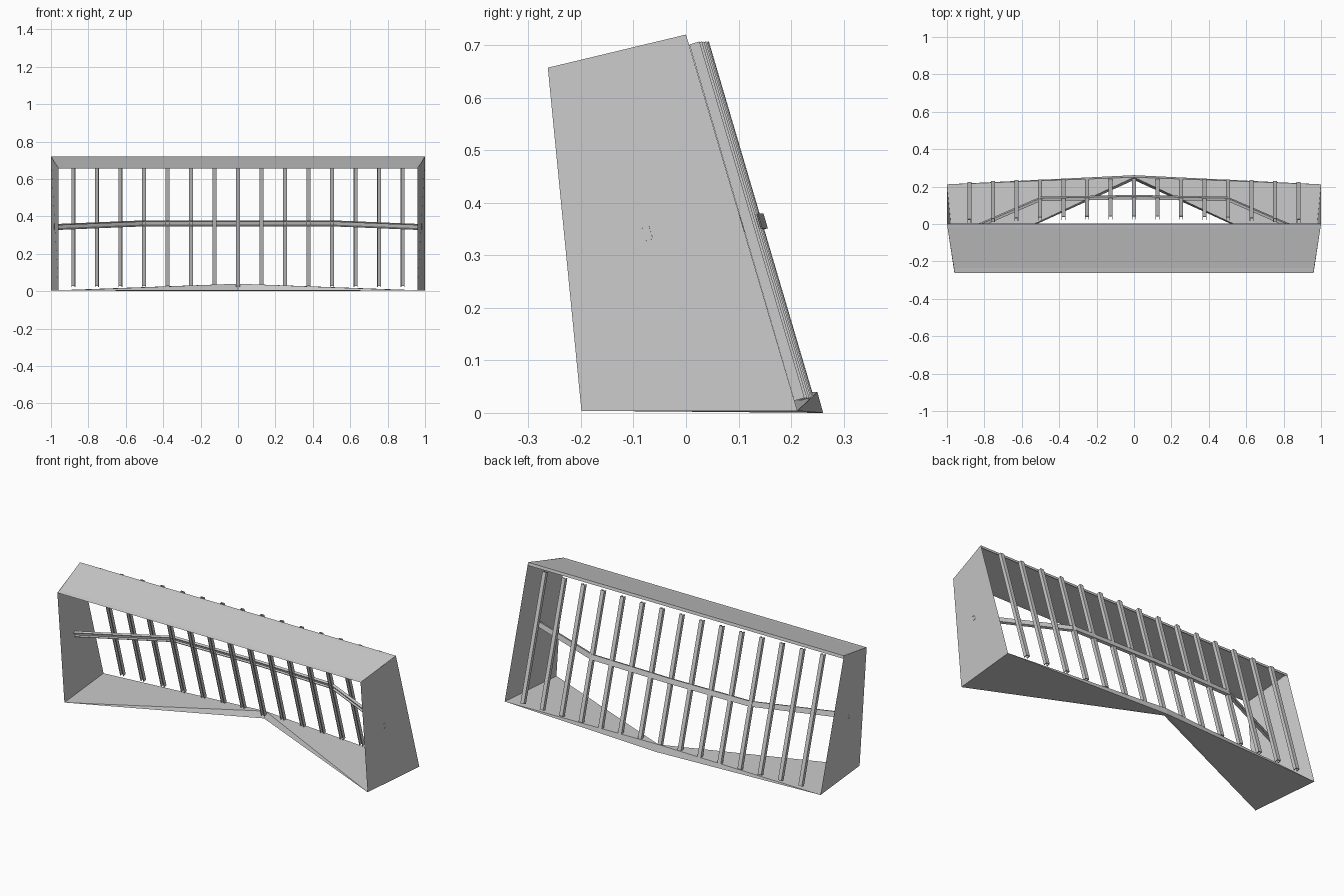
import bpy, bmesh
from mathutils import Vector

if "Cube" in bpy.data.objects:
    bpy.data.objects.remove(bpy.data.objects["Cube"])


def make_object(name, bm):
    bmesh.ops.recalc_face_normals(bm, faces=bm.faces[:])
    me = bpy.data.meshes.new(name)
    bm.to_mesh(me)
    bm.free()
    ob = bpy.data.objects.new(name, me)
    bpy.context.collection.objects.link(ob)
    return ob


def sheet(name, rows):
    """Surface through rows of points."""
    bm = bmesh.new()
    grid = [[bm.verts.new(p) for p in r] for r in rows]
    for a, b in zip(grid, grid[1:]):
        for i in range(len(a) - 1):
            bm.faces.new((a[i], a[i + 1], b[i + 1], b[i]))
    return make_object(name, bm)


def sweep(name, rings):
    """Closed cross-sections joined end to end, with capped ends."""
    bm = bmesh.new()
    vs = [[bm.verts.new(p) for p in r] for r in rings]
    n = len(vs[0])
    for a, b in zip(vs, vs[1:]):
        for i in range(n):
            j = (i + 1) % n
            bm.faces.new((a[i], a[j], b[j], b[i]))
    bm.faces.new(vs[0][::-1])
    bm.faces.new(vs[-1])
    return make_object(name, bm)


def channel(w, d, t):
    """U profile, open towards the front (negative second axis)."""
    a, b = w / 2, d / 2
    return [(-a, -b), (-a, b), (a, b), (a, -b),
            (a - t, -b), (a - t, b - t), (t - a, b - t), (t - a, -b)]


# Top panel with a soft front lip and a rear flange turned down
profile = [(0.96, -0.263, 0.657), (0.963, -0.236, 0.662),
           (0.997, -0.02, 0.716), (1.0, 0.0, 0.72), (0.999, 0.004, 0.704)]
sheet("top_panel", [[(-x, y, z), (x, y, z)] for x, y, z in profile])

for s, side in ((-1, "left"), (1, "right")):
    # Side panel
    sheet(side + "_side_panel", [
        [(s * 0.96, -0.199, 0.004), (s * 1.0, 0.212, 0.004)],
        [(s * 0.96, -0.263, 0.657), (s * 1.0, 0.0, 0.72)]])

    # Bottom wedge tapering from the centre out to the side panel
    bm = bmesh.new()
    for p in ((0.96, -0.199, 0.004), (1.0, 0.212, 0.004), (0, 0.25, 0.04),
              (0, 0.261, 0.0), (0, 0.235, 0.004)):
        bm.verts.new((s * p[0], p[1], p[2]))
    bmesh.ops.convex_hull(bm, input=bm.verts[:])
    make_object(side + "_bottom_wedge", bm)

# Leaning frame directions shared by slats and crossbar
up = Vector((0, -0.2825, 0.959))
back = Vector((0, 0.959, 0.2825))
across = Vector((1, 0, 0))

# Fifteen leaning slats, bowed slightly backwards at the middle
for i in range(15):
    x = -0.88 + i * 0.88 / 7
    bow = 0.018 * (1 - (x / 0.88) ** 2)
    low = Vector((x, 0.216 + bow, 0.026))
    high = Vector((x, 0.016 + bow, 0.704))
    sweep(f"slat_{i + 1}", [[c + across * u + back * v
                             for u, v in channel(0.022, 0.02, 0.004)]
                            for c in (low, high)])

# Bent crossbar
path = [(-0.983, -0.075, 0.343), (-0.5, 0.134, 0.363), (0, 0.144, 0.363),
        (0.5, 0.134, 0.363), (0.983, -0.075, 0.343)]
sweep("crossbar", [[Vector(p) + up * u + back * v
                    for u, v in channel(0.029, 0.016, 0.004)] for p in path])
